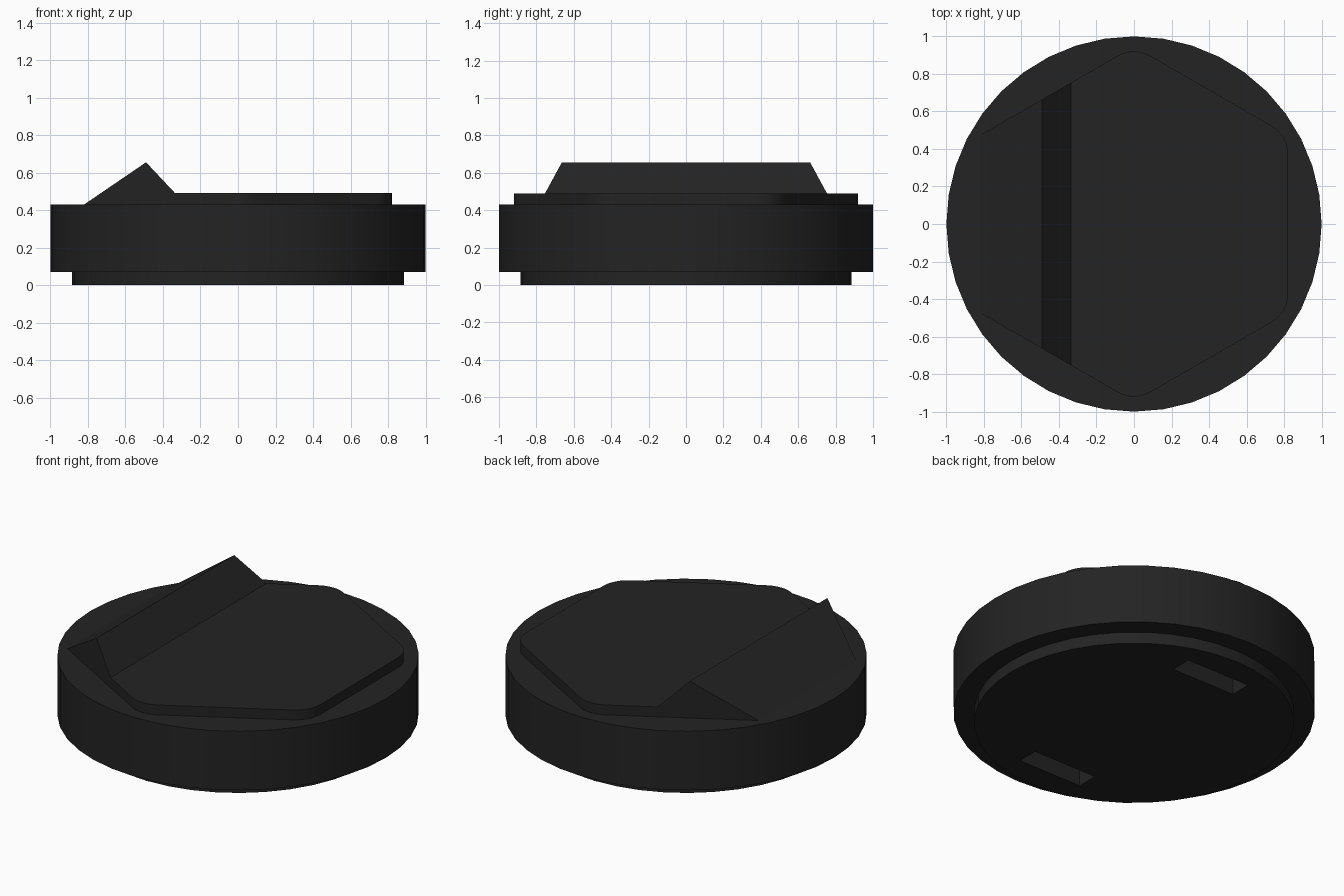
import bpy, bmesh, math

cube = bpy.data.objects.get("Cube")
if cube:
    bpy.data.objects.remove(cube, do_unlink=True)

# Single dark material
COLOUR = (0.017, 0.017, 0.017, 1.0)
mat = bpy.data.materials.new("matte_black")
mat.use_nodes = True
mat.diffuse_color = COLOUR
bsdf = mat.node_tree.nodes["Principled BSDF"]
bsdf.inputs["Base Color"].default_value = COLOUR
bsdf.inputs["Roughness"].default_value = 0.6


def make_object(name, bm):
    bmesh.ops.recalc_face_normals(bm, faces=bm.faces[:])
    mesh = bpy.data.meshes.new(name)
    bm.to_mesh(mesh)
    bm.free()
    mesh.materials.append(mat)
    obj = bpy.data.objects.new(name, mesh)
    bpy.context.collection.objects.link(obj)
    return obj


def activate(obj):
    bpy.ops.object.select_all(action='DESELECT')
    obj.select_set(True)
    bpy.context.view_layer.objects.active = obj


def stepped_disc(name, profile, segments):
    """Closed stack of rings from (radius, z) pairs, capped at both ends."""
    bm = bmesh.new()
    rings = []
    for r, z in profile:
        angles = [2 * math.pi * i / segments for i in range(segments)]
        rings.append([bm.verts.new((r * math.cos(a), r * math.sin(a), z)) for a in angles])
    for low, high in zip(rings, rings[1:]):
        for i in range(segments):
            j = (i + 1) % segments
            bm.faces.new((low[i], low[j], high[j], high[i]))
    bm.faces.new(rings[0])
    bm.faces.new(rings[-1])
    return make_object(name, bm)


# Round body with a narrower foot
body = stepped_disc("lid_body", [(0.885, 0), (0.885, 0.07), (1, 0.07), (1, 0.43)], 40)

# Two slots sunk into the underside
SLOT_X, SLOT_Y, SLOT_DEPTH = 0.43, 0.13, 0.22
bm = bmesh.new()
for side in (-1, 1):
    box = bmesh.ops.create_cube(bm, size=1)["verts"]
    bmesh.ops.scale(bm, vec=(SLOT_X, SLOT_Y, 2 * SLOT_DEPTH), verts=box)
    bmesh.ops.translate(bm, vec=(0, side * 0.66, 0), verts=box)
cutter = make_object("slot_cutter", bm)
cutter.hide_render = True
cut = body.modifiers.new("slots", 'BOOLEAN')
cut.operation = 'DIFFERENCE'
cut.solver = 'EXACT'
cut.object = cutter
activate(body)
bpy.ops.object.modifier_apply(modifier=cut.name)
bpy.data.objects.remove(cutter, do_unlink=True)

# Hexagonal top plate with rounded corners, rising to a ridge on one side
APOTHEM, ROUND, STEPS = 0.82, 0.17, 6
RIDGE_X, FOOT_X = -0.49, -0.335
DECK_Z, PLATE_Z, RIDGE_Z = 0.43, 0.49, 0.655


def plate_height(x):
    if x <= RIDGE_X:
        return DECK_Z + (RIDGE_Z - DECK_Z) * (x + APOTHEM) / (RIDGE_X + APOTHEM)
    if x <= FOOT_X:
        return RIDGE_Z + (PLATE_Z - RIDGE_Z) * (x - RIDGE_X) / (FOOT_X - RIDGE_X)
    return PLATE_Z


bm = bmesh.new()
outline = []
for k in range(6):
    a = math.radians(30 + 60 * k)
    if math.cos(a) < -0.5:      # the two corners under the ramp stay sharp
        r = APOTHEM / math.cos(math.pi / 6)
        outline.append((r * math.cos(a), r * math.sin(a)))
        continue
    r = (APOTHEM - ROUND) / math.cos(math.pi / 6)
    for s in range(STEPS + 1):
        b = a + math.radians(-30 + 60 * s / STEPS)
        outline.append((r * math.cos(a) + ROUND * math.cos(b),
                        r * math.sin(a) + ROUND * math.sin(b)))
bm.faces.new([bm.verts.new((x, y, 0)) for x, y in outline])
for x in (RIDGE_X, FOOT_X):
    bmesh.ops.bisect_plane(bm, geom=bm.verts[:] + bm.edges[:] + bm.faces[:],
                           plane_co=(x, 0, 0), plane_no=(1, 0, 0))
top_faces = bm.faces[:]
top_verts = bm.verts[:]
extruded = bmesh.ops.extrude_face_region(bm, geom=top_faces, use_keep_orig=True)["geom"]
for v in extruded:
    if isinstance(v, bmesh.types.BMVert):
        v.co.z = DECK_Z - 0.02  # sunk slightly into the body
for v in top_verts:
    v.co.z = plate_height(v.co.x)
plate = make_object("ridged_top_plate", bm)

for obj in (body, plate):
    activate(obj)
    bpy.ops.object.shade_smooth_by_angle(angle=math.radians(30))
